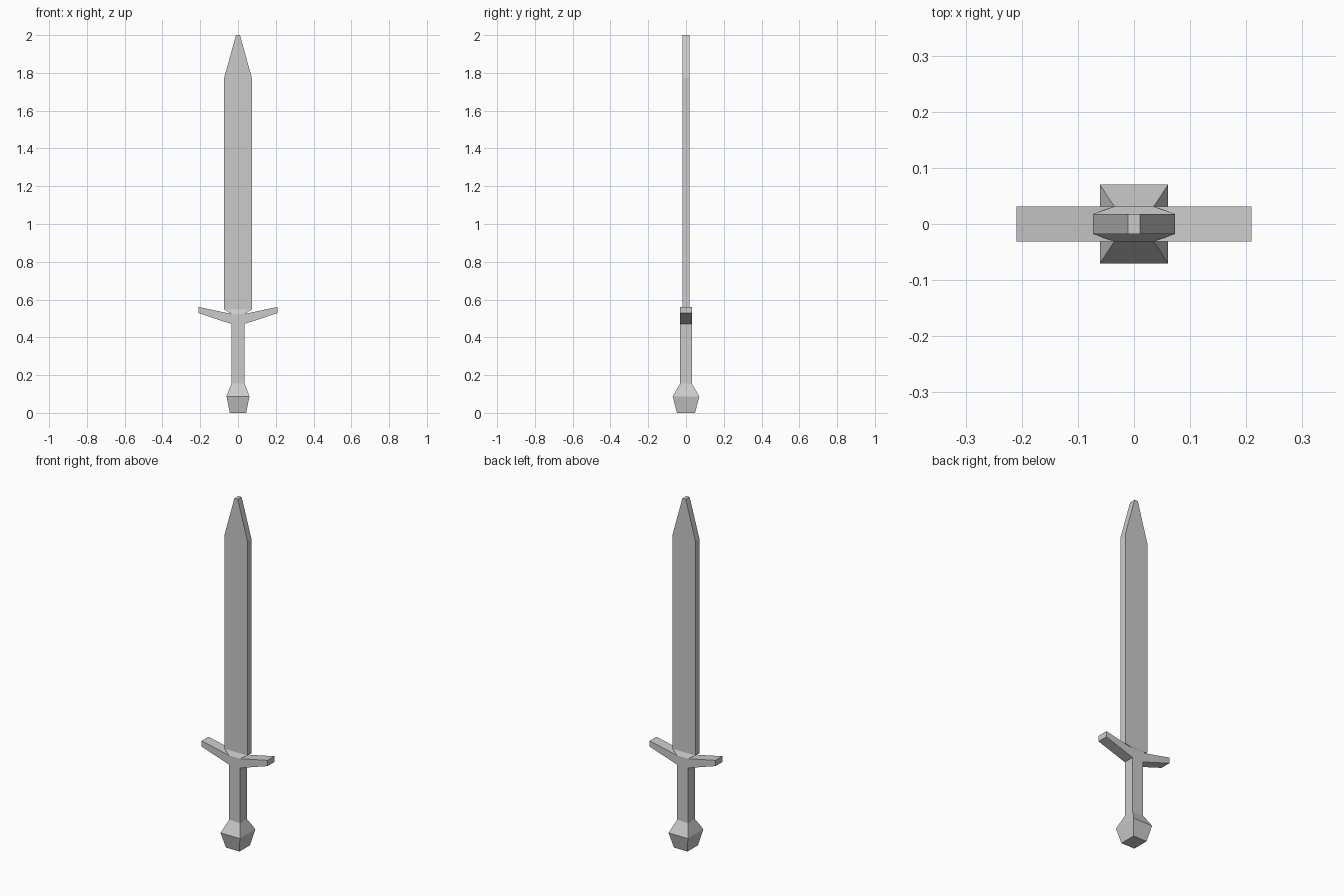
import bpy

if "Cube" in bpy.data.objects:
    bpy.data.objects.remove(bpy.data.objects["Cube"])


def loft(name, rings, cap_start=False, cap_end=False, hole=()):
    """Skin four-cornered rings; faces listed in hole (segment, side) stay open."""
    verts = [v for ring in rings for v in ring]
    faces = []
    for i in range(len(rings) - 1):
        for k in range(4):
            if (i, k) not in hole:
                a, b = 4 * i + k, 4 * i + (k + 1) % 4
                faces.append((a, b, b + 4, a + 4))
    if cap_start:
        faces.append((3, 2, 1, 0))
    if cap_end:
        n = len(verts)
        faces.append((n - 4, n - 3, n - 2, n - 1))
    mesh = bpy.data.meshes.new(name)
    mesh.from_pydata(verts, [], faces)
    obj = bpy.data.objects.new(name, mesh)
    bpy.context.collection.objects.link(obj)
    return obj


def level(hx, hy, z):
    return [(-hx, -hy, z), (hx, -hy, z), (hx, hy, z), (-hx, hy, z)]


GX, GY = 0.035, 0.031          # grip half sizes
Z_POMMEL, Z_LOW, Z_HIGH = 0.155, 0.471, 0.524

# Pommel: faceted block flaring out below the grip
loft("pommel", [level(0.043, 0.048, 0), level(0.061, 0.0705, 0.088),
                level(GX, GY, Z_POMMEL)], cap_start=True)

# Grip: open at the sides where the guard arms grow out
loft("grip", [level(GX, GY, Z_POMMEL), level(GX, GY, Z_LOW),
              level(GX, GY, Z_HIGH)], hole={(1, 1), (1, 3)})

# Blade: flared base, straight body, tapered blunt tip
loft("blade", [level(GX, GY, Z_HIGH), level(0.073, 0.018, 0.547),
               level(0.073, 0.018, 1.775), level(0.0105, 0.018, 2.0)],
     cap_end=True)

# Guard arms: rising outward, mirrored across the grip
def upright(x, z0, z1):
    return [(x, -GY, z0), (x, GY, z0), (x, GY, z1), (x, -GY, z1)]


arms = loft("guard_arms", [upright(GX, Z_LOW, Z_HIGH),
                           upright(0.209, 0.528, 0.561)], cap_end=True)
mirror = arms.modifiers.new("mirror", 'MIRROR')
mirror.use_mirror_merge = False
